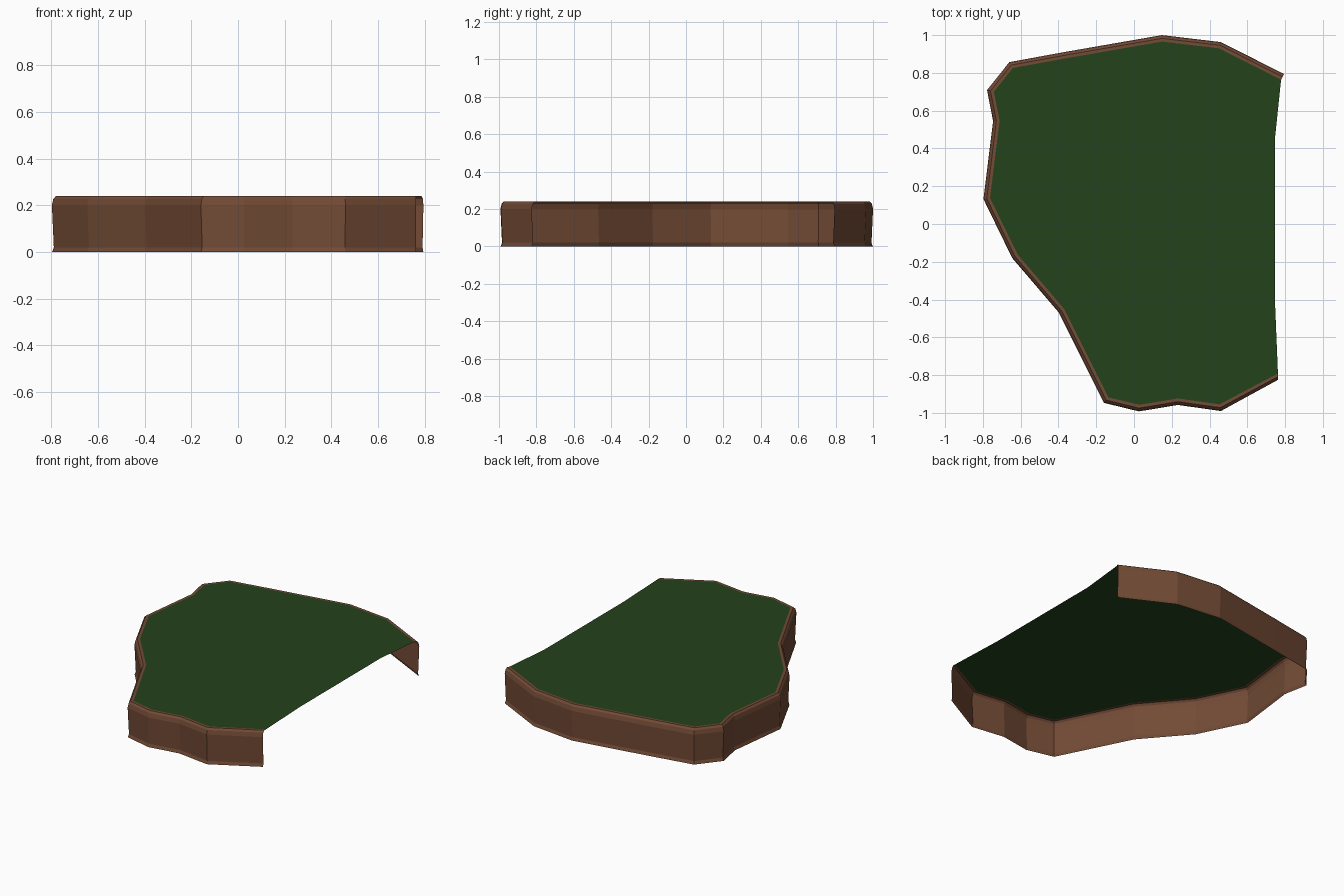
import bpy, bmesh
from mathutils import Vector

if "Cube" in bpy.data.objects:
    bpy.data.objects.remove(bpy.data.objects["Cube"])

# Cliff edge seen from above, running from the back right round to the front right
EDGE = [(0.794, 0.794), (0.46, 0.963), (0.148, 1.0), (-0.37, 0.91), (-0.66, 0.857),
        (-0.778, 0.709), (-0.746, 0.545), (-0.797, 0.132), (-0.645, -0.18),
        (-0.397, -0.47), (-0.159, -0.947), (0.026, -0.992), (0.233, -0.958),
        (0.46, -0.99), (0.762, -0.825)]
# Extra grass points along the open right side
OPEN_SIDE = [(0.746, -0.4), (0.746, 0.45)]
# Wall section: inset from the edge, height
SECTION = [(0.001, 0.0), (0.008, 0.02), (0.0, 0.2), (0.006, 0.228), (0.017, 0.24), (0.034, 0.24)]


def inset(points, d):
    """Mitred offset of the open path towards the inside."""
    pts = [Vector(p) for p in points]
    normals = []
    for a, b in zip(pts, pts[1:]):
        t = (b - a).normalized()
        normals.append(Vector((-t.y, t.x)))
    result = []
    for i, p in enumerate(pts):
        if i == 0:
            n = normals[0]
        elif i == len(pts) - 1:
            n = Vector((0, 1))
        else:
            m = (normals[i - 1] + normals[i]).normalized()
            n = m / m.dot(normals[i])
        result.append(p + n * d)
    return result


def make_part(name, bm, colour):
    mesh = bpy.data.meshes.new(name)
    bm.to_mesh(mesh)
    bm.free()
    mat = bpy.data.materials.new(name + "_colour")
    mat.diffuse_color = colour
    mat.use_nodes = True
    mat.node_tree.nodes["Principled BSDF"].inputs["Base Color"].default_value = mat.diffuse_color
    mesh.materials.append(mat)
    obj = bpy.data.objects.new(name, mesh)
    bpy.context.collection.objects.link(obj)
    return obj


# Earth wall, an open shell with a rounded rim
bm = bmesh.new()
rows = [[bm.verts.new((p.x, p.y, z)) for p in inset(EDGE, d)] for d, z in SECTION]
for low, high in zip(rows, rows[1:]):
    for i in range(len(EDGE) - 1):
        bm.faces.new((low[i], low[i + 1], high[i + 1], high[i]))
make_part("earth_wall", bm, (0.17, 0.07, 0.036, 1))

# Grass top, a single sheet inside the rim
bm = bmesh.new()
outline = inset(EDGE, SECTION[-1][0]) + [Vector(p) for p in OPEN_SIDE]
face = bm.faces.new([bm.verts.new((p.x, p.y, SECTION[-1][1])) for p in outline])
bmesh.ops.triangulate(bm, faces=[face])
make_part("grass_top", bm, (0.017, 0.056, 0.011, 1))
